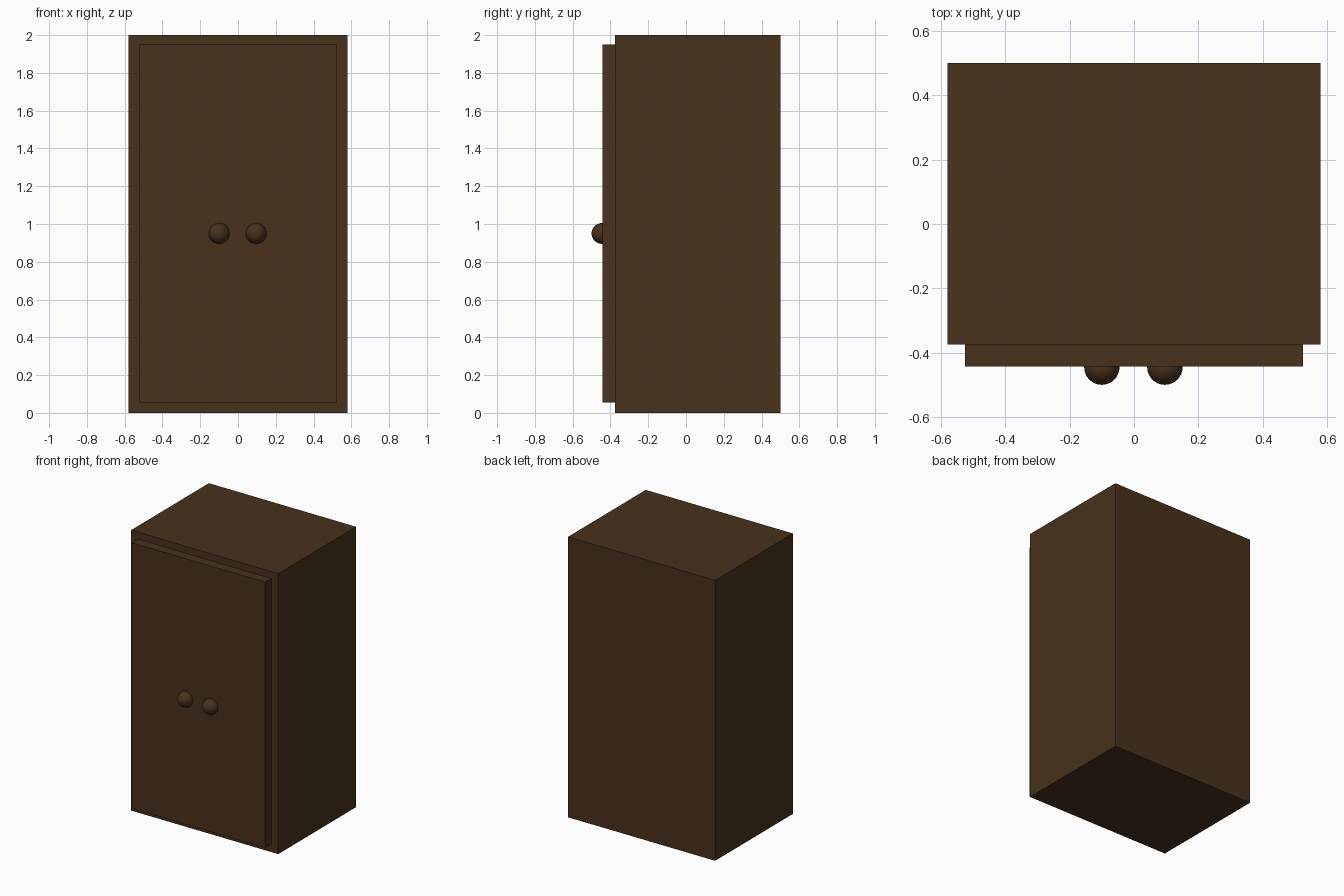
import bpy
import math

if "Cube" in bpy.data.objects:
    bpy.data.objects.remove(bpy.data.objects["Cube"])

wood = bpy.data.materials.new("dark_wood")
wood.diffuse_color = (0.065, 0.031, 0.012, 1)
wood.use_nodes = True
wood.node_tree.nodes["Principled BSDF"].inputs["Base Color"].default_value = wood.diffuse_color


def box(name, low, high):
    """Box spanning two opposite corners."""
    centre = [(a + b) / 2 for a, b in zip(low, high)]
    bpy.ops.mesh.primitive_cube_add(size=1, location=centre)
    obj = bpy.context.object
    obj.name = name
    obj.scale = [b - a for a, b in zip(low, high)]
    bpy.ops.object.transform_apply(location=False, rotation=False, scale=True)
    obj.data.materials.append(wood)


def knob(name, x):
    """Round handle half sunk into the door face."""
    bpy.ops.mesh.primitive_uv_sphere_add(
        segments=32, ring_count=16, radius=0.055, location=(x, -0.445, 0.95))
    obj = bpy.context.object
    obj.name = name
    obj.data.materials.append(wood)
    bpy.ops.object.shade_smooth_by_angle(angle=math.radians(30))


# Cabinet body and raised front panel
box("cabinet_body", (-0.58, -0.375, 0), (0.58, 0.5, 2))
box("door_panel", (-0.525, -0.443, 0.055), (0.525, -0.375, 1.95))

# Pair of knobs
knob("left_knob", -0.1)
knob("right_knob", 0.096)
